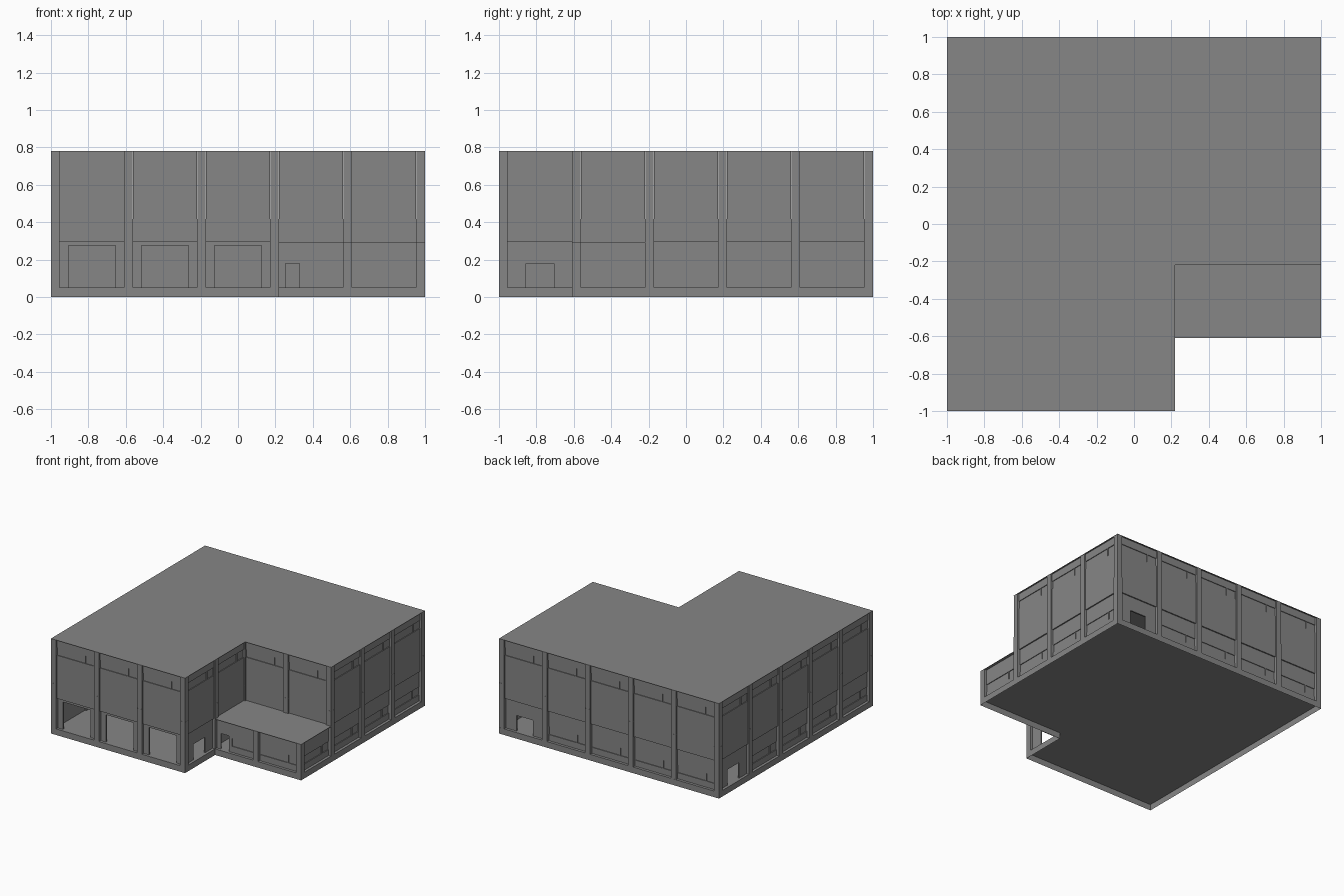
import bpy, bmesh
from mathutils import Vector

if "Cube" in bpy.data.objects:
    bpy.data.objects.remove(bpy.data.objects["Cube"])

PITCH, HALF = 0.3906, 0.0234         # column grid spacing, half column width
BASE, STEP, TOP = 0.05, 0.295, 0.78  # floor, lower wall top, roof top
ROOF = 0.003                         # roof sheet thickness

grey = bpy.data.materials.new("dark_grey")
grey.diffuse_color = (0.24, 0.24, 0.24, 1)
grey.use_nodes = True
grey.node_tree.nodes["Principled BSDF"].inputs["Base Color"].default_value = grey.diffuse_color


def node(i):
    return -0.9766 + PITCH * i


def finish(name, bm):
    bmesh.ops.recalc_face_normals(bm, faces=bm.faces[:])
    me = bpy.data.meshes.new(name)
    bm.to_mesh(me)
    bm.free()
    me.materials.append(grey)
    ob = bpy.data.objects.new(name, me)
    bpy.context.collection.objects.link(ob)
    return ob


def prism(bm, pts, z0, z1, closed=True):
    face = bm.faces.new([bm.verts.new((x, y, z0)) for x, y in pts])
    ext = bmesh.ops.extrude_face_region(bm, geom=[face], use_keep_orig=True)
    for v in ext["geom"]:
        if isinstance(v, bmesh.types.BMVert):
            v.co.z = z1
    if not closed:
        bmesh.ops.delete(bm, geom=[face], context='FACES_ONLY')


def slab(name, pts, z0, z1, closed=True):
    bm = bmesh.new()
    prism(bm, pts, z0, z1, closed)
    finish(name, bm)


def rect(x0, y0, x1, y1):
    return [(x0, y0), (x1, y0), (x1, y1), (x0, y1)]


# Floor with a plinth skirt open underneath, main roof, low wing roof
A, B, C = node(3) + HALF, node(2) - HALF, node(1) - HALF
slab("floor_and_plinth", [(-1, -1), (A, -1), (A, C), (1, C), (1, 1), (-1, 1)], 0, BASE, False)
slab("main_roof", [(-1, -1), (A, -1), (A, B), (1, B), (1, 1), (-1, 1)], TOP - ROOF, TOP)
slab("low_wing_roof", rect(A - 0.013, C, 1, B + 0.013), STEP - ROOF, STEP)

# Columns: the tall ones are jointed at mid height, the upper part a touch slimmer
tall = {(i, j) for i in range(6) for j in range(6)
        if i == 0 or j == 5 or (j == 0 and i <= 3) or (i == 3 and j <= 2)
        or (j == 2 and i >= 3) or (i == 5 and j >= 2)}
bm = bmesh.new()
for i, j in sorted(tall) + [(4, 1), (5, 1)]:
    def square(h):
        return rect(node(i) - h, node(j) - h, node(i) + h, node(j) + h)
    if (i, j) in tall:
        prism(bm, square(HALF), BASE, 0.418)
        prism(bm, square(HALF - 0.001), 0.418, TOP - ROOF)
    else:
        prism(bm, square(HALF), BASE, STEP - ROOF)
finish("columns", bm)


def panel(bm, a, b, z0, z1, recess, holes):
    """Wall between two grid nodes (outside on the right of a->b) with holes."""
    pa, pb = (Vector((node(p[0]), node(p[1]))) for p in (a, b))
    d = (pb - pa).normalized()
    inward = Vector((-d.y, d.x))
    length = (pb - pa).length - 2 * HALF
    origin = pa + d * HALF - inward * HALF

    def block(u0, u1, w0, w1, front, back=0.034):
        if u1 - u0 < 1e-4 or w1 - w0 < 1e-4:
            return
        pts = [origin + d * u + inward * v for u, v in
               ((u0, front), (u1, front), (u1, back), (u0, back))]
        prism(bm, [tuple(p) for p in pts], w0, w1)

    u = 0
    for x0, x1, h0, h1, pane in sorted(holes):
        block(u, x0, z0, z1, recess)
        block(x0, x1, z0, h0, recess)
        block(x0, x1, h1, z1, recess)
        if pane:
            block(x0, x1, h0, h1, recess + 0.006)
        u = x1
    block(u, length, z0, z1, recess)


# Openings as (start, end, bottom, top, has pane)
GARAGE = [(0.047, 0.297, BASE, 0.275, False)]
DOOR = [(0.097, 0.247, BASE, 0.178, False)]
SIDE_DOOR = [(0.036, 0.111, BASE, 0.178, False), (0.14, 0.343, 0.10, 0.165, True)]


def strip(z0, z1):
    """Full-width strip window with one mullion."""
    return [(0, 0.253, z0, z1, True), (0.260, 0.343, z0, z1, True)]


WINDOW, CLERESTORY = strip(0.10, 0.165), strip(0.65, 0.715)

special = {((0, 0), (1, 0)): GARAGE, ((1, 0), (2, 0)): GARAGE, ((2, 0), (3, 0)): GARAGE,
           ((3, 0), (3, 1)): DOOR, ((5, 5), (4, 5)): DOOR, ((0, 5), (0, 4)): DOOR,
           ((3, 1), (4, 1)): SIDE_DOOR, ((3, 1), (3, 2)): [],
           ((3, 2), (4, 2)): [], ((4, 2), (5, 2)): []}


def bays(corners):
    """Split an outline of grid corners into single bays."""
    out = []
    for (i, j), (k, l) in zip(corners, corners[1:]):
        n = max(abs(k - i), abs(l - j))
        si, sj = (k - i) // n, (l - j) // n
        out += [((i + si * t, j + sj * t), (i + si * (t + 1), j + sj * (t + 1)))
                for t in range(n)]
    return out


main = bays([(0, 0), (3, 0), (3, 2), (5, 2), (5, 5), (0, 5), (0, 0)])
wing = bays([(3, 1), (5, 1), (5, 2)])

# Lower walls set slightly behind the upper walls
bm = bmesh.new()
for a, b in main:
    panel(bm, a, b, BASE, STEP, 0.022, special.get((a, b), WINDOW))
finish("lower_walls", bm)

bm = bmesh.new()
for a, b in wing:
    panel(bm, a, b, BASE, STEP - ROOF, 0.022, special.get((a, b), WINDOW))
finish("low_wing_walls", bm)

bm = bmesh.new()
for a, b in main:
    panel(bm, a, b, STEP, TOP - ROOF, 0.012, CLERESTORY)
finish("upper_walls", bm)
